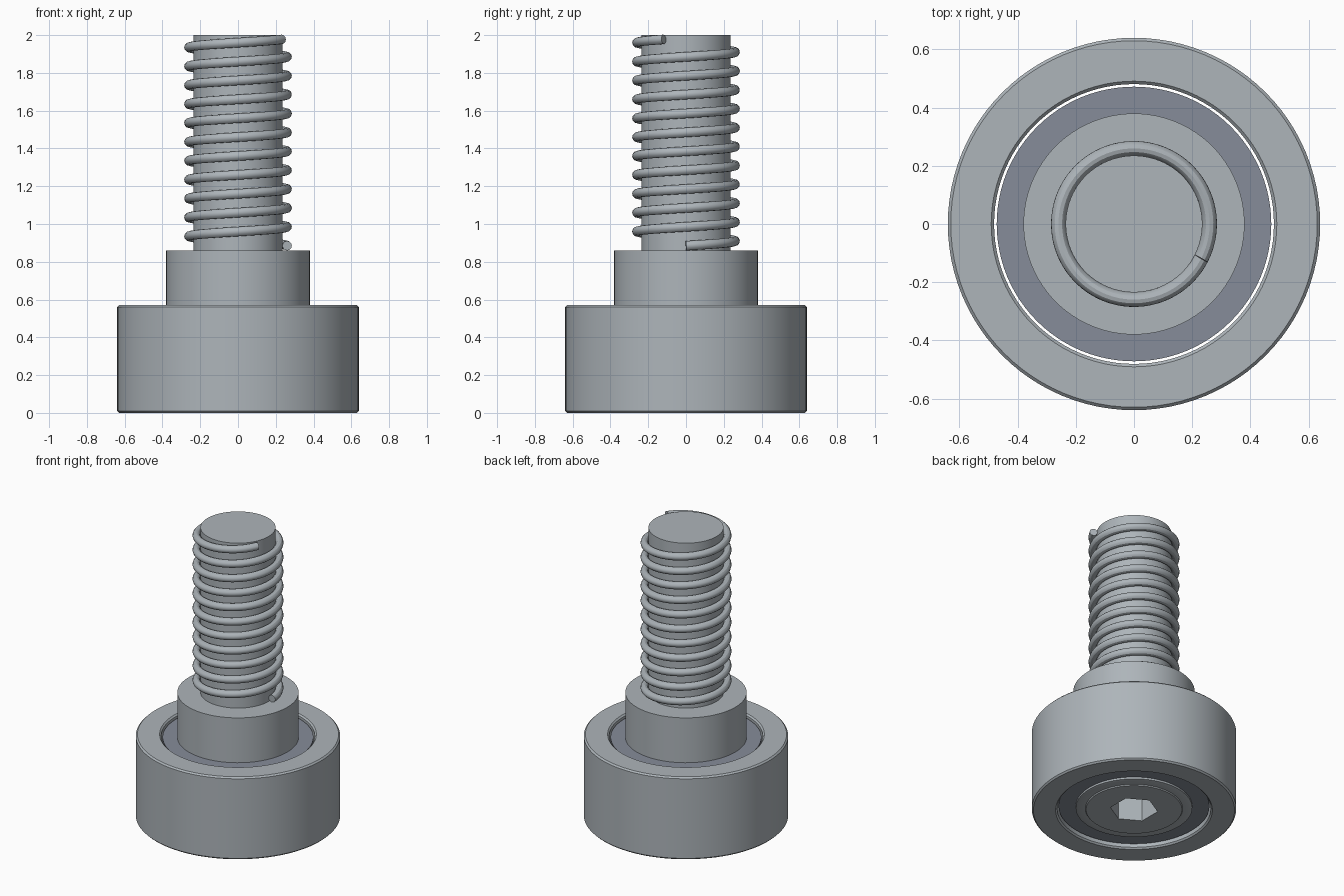
import bpy
import bmesh
from math import cos, sin, tau, radians

SEGMENTS = 96

default_cube = bpy.data.objects.get("Cube")
if default_cube:
    bpy.data.objects.remove(default_cube, do_unlink=True)


def make_material(name, rgb):
    mat = bpy.data.materials.new(name)
    color = (*rgb, 1)
    mat.use_nodes = True
    mat.diffuse_color = color
    mat.node_tree.nodes["Principled BSDF"].inputs["Base Color"].default_value = color
    return mat


steel = make_material("steel", (0.42, 0.46, 0.49))
dark_steel = make_material("dark steel", (0.24, 0.265, 0.32))


def activate(obj):
    bpy.ops.object.select_all(action="DESELECT")
    obj.select_set(True)
    bpy.context.view_layer.objects.active = obj


def finish(obj):
    activate(obj)
    bpy.ops.object.shade_smooth_by_angle(angle=radians(30))


def lathe(name, profile, mat, tube=False, sides=SEGMENTS, turn=0.0):
    """Revolve (radius, height) points about z; a tube closes on itself, a solid gets caps."""
    bm = bmesh.new()
    rings = []
    for r, z in profile:
        angles = [turn + tau * i / sides for i in range(sides)]
        rings.append([bm.verts.new((r * cos(a), r * sin(a), z)) for a in angles])
    pairs = list(zip(rings, rings[1:]))
    if tube:
        pairs.append((rings[-1], rings[0]))
    else:
        bm.faces.new(rings[0])
        bm.faces.new(rings[-1])
    for low, high in pairs:
        for i in range(sides):
            j = (i + 1) % sides
            bm.faces.new((low[i], low[j], high[j], high[i]))
    bmesh.ops.recalc_face_normals(bm, faces=bm.faces)
    mesh = bpy.data.meshes.new(name)
    bm.to_mesh(mesh)
    bm.free()
    mesh.materials.append(mat)
    obj = bpy.data.objects.new(name, mesh)
    bpy.context.collection.objects.link(obj)
    return obj


# Outer roller ring with small chamfers
height, outer, bore, edge = 0.57, 0.64, 0.481, 0.01
finish(lathe("outer_ring", [
    (bore, edge), (bore + edge, 0), (outer - edge, 0), (outer, edge),
    (outer, height - edge), (outer - edge, height),
    (bore + edge, height), (bore, height - edge)], steel, tube=True))

# Dark shields, recessed at both ends, with a narrow gap to the ring
finish(lathe("shield", [(0.36, 0.03), (0.472, 0.03), (0.472, 0.55), (0.36, 0.55)],
             dark_steel, tube=True))

# Collar and stud
finish(lathe("collar", [(0.38, 0.54), (0.38, 0.86)], steel))
finish(lathe("stud", [(0.235, 0.85), (0.235, 2.0)], steel))

# Head under the roller, with a shallow circular step and a hexagonal socket
head = lathe("head", [
    (0.30, 0.005), (0.305, 0.012), (0.345, 0.012), (0.365, 0.017),
    (0.365, 0.5)], steel)
cutter = lathe("socket_cutter", [(0.15, -0.1), (0.15, 0.25)], steel,
               sides=6, turn=radians(30))
cutter.hide_render = True
cut = head.modifiers.new("socket", "BOOLEAN")
cut.operation = "DIFFERENCE"
cut.solver = "EXACT"
cut.object = cutter
activate(head)
bpy.ops.object.modifier_apply(modifier=cut.name)
bpy.data.objects.remove(cutter, do_unlink=True)
finish(head)

# Round helical thread wire
radius, start, pitch, turns, steps = 0.26, 0.885, 0.1, 10.925, 640
curve = bpy.data.curves.new("thread", "CURVE")
curve.dimensions = "3D"
curve.twist_mode = "Z_UP"
curve.bevel_depth = 0.025
curve.bevel_resolution = 4
curve.use_fill_caps = True
spline = curve.splines.new("POLY")
spline.points.add(steps)
for i, point in enumerate(spline.points):
    t = turns * i / steps
    point.co = (radius * cos(tau * t), radius * sin(tau * t), start + pitch * t, 1)
curve.materials.append(steel)
thread = bpy.data.objects.new("thread", curve)
bpy.context.collection.objects.link(thread)
activate(thread)
bpy.ops.object.convert(target="MESH")
finish(bpy.context.view_layer.objects.active)
